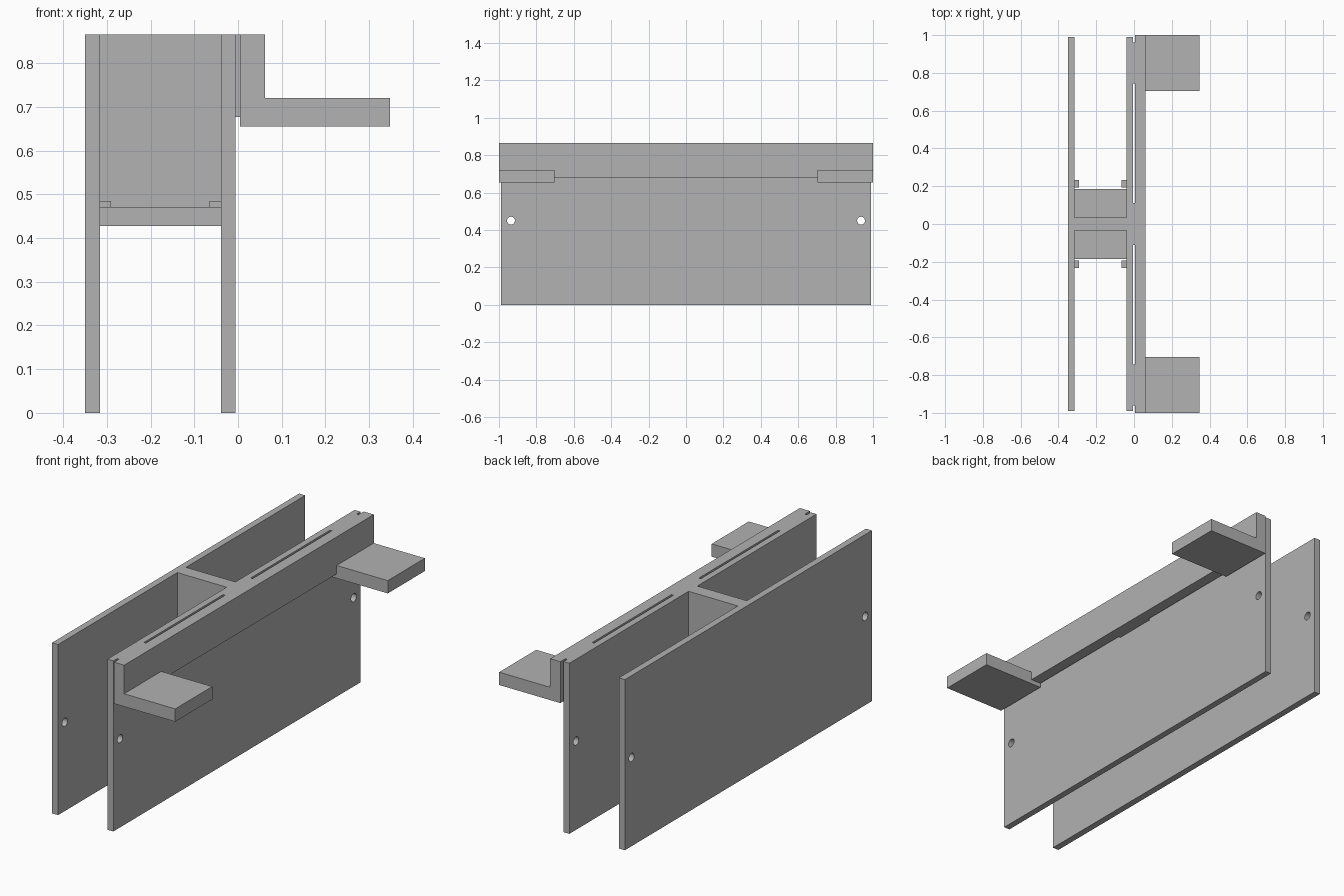
import bpy

cube = bpy.data.objects.get("Cube")
if cube:
    bpy.data.objects.remove(cube, do_unlink=True)

GREY = (0.445, 0.445, 0.445, 1)
mat = bpy.data.materials.new("plain grey")
mat.use_nodes = True
mat.diffuse_color = GREY
mat.node_tree.nodes["Principled BSDF"].inputs["Base Color"].default_value = GREY


def box(name, xs, ys, zs):
    """Box between the given limits on each axis."""
    bpy.ops.mesh.primitive_cube_add(size=1, location=[sum(r) / 2 for r in (xs, ys, zs)])
    ob = bpy.context.object
    ob.name = name
    ob.scale = [r[1] - r[0] for r in (xs, ys, zs)]
    bpy.ops.object.transform_apply(location=True, rotation=False, scale=True)
    ob.data.materials.append(mat)
    return ob


def combine(target, tool, operation):
    """Apply a boolean and remove the tool object."""
    mod = target.modifiers.new("combine", "BOOLEAN")
    mod.operation, mod.solver, mod.object = operation, "EXACT", tool
    bpy.context.view_layer.objects.active = target
    bpy.ops.object.modifier_apply(modifier=mod.name)
    bpy.data.objects.remove(tool, do_unlink=True)


def mirrored(r, side):
    return sorted(v * side for v in r)


TOP = 0.865
OUTER = (-0.35, -0.316)
INNER = (-0.039, -0.006)
GAP = (OUTER[1], INNER[0])
SLOT = (INNER[1], 0.005)

# Two tall side panels, each with a round hole near both ends
for name, xs in (("outer_panel", OUTER), ("inner_panel", INNER)):
    panel = box(name, xs, (-0.99, 0.99), (0, TOP))
    for side in (-1, 1):
        bpy.ops.mesh.primitive_cylinder_add(
            vertices=32, radius=0.021, depth=0.2,
            location=(sum(xs) / 2, 0.936 * side, 0.45), rotation=(0, 1.5708, 0))
        drill = bpy.context.object
        drill.data.materials.append(mat)
        combine(panel, drill, "DIFFERENCE")

# Dividing wall standing on a short floor between the panels
divider = box("divider", GAP, (-0.035, 0.035), (0.427, TOP))
combine(divider, box("floor", GAP, (-0.185, 0.185), (0.427, 0.47)), "UNION")

# Small stop blocks on the panel walls beside the floor
for side in (-1, 1):
    ys = mirrored((0.192, 0.232), side)
    box("outer_stop", (GAP[0], GAP[0] + 0.026), ys, (0.47, 0.485))
    box("inner_stop", (GAP[1] - 0.026, GAP[1]), ys, (0.47, 0.485))

# Long rail with a flat arm at each end
rail = box("rail", (SLOT[1], 0.0615), (-1, 1), (0.677, TOP))
for side in (-1, 1):
    arm = box("arm", (SLOT[1], 0.348), mirrored((0.703, 1), side), (0.655, 0.72))
    combine(rail, arm, "UNION")

# Spacers join rail to inner panel, leaving open slots between them
box("centre_spacer", SLOT, (-0.11, 0.11), (0.677, TOP))
for side in (-1, 1):
    box("end_spacer", SLOT, mirrored((0.745, 0.96), side), (0.677, TOP))
